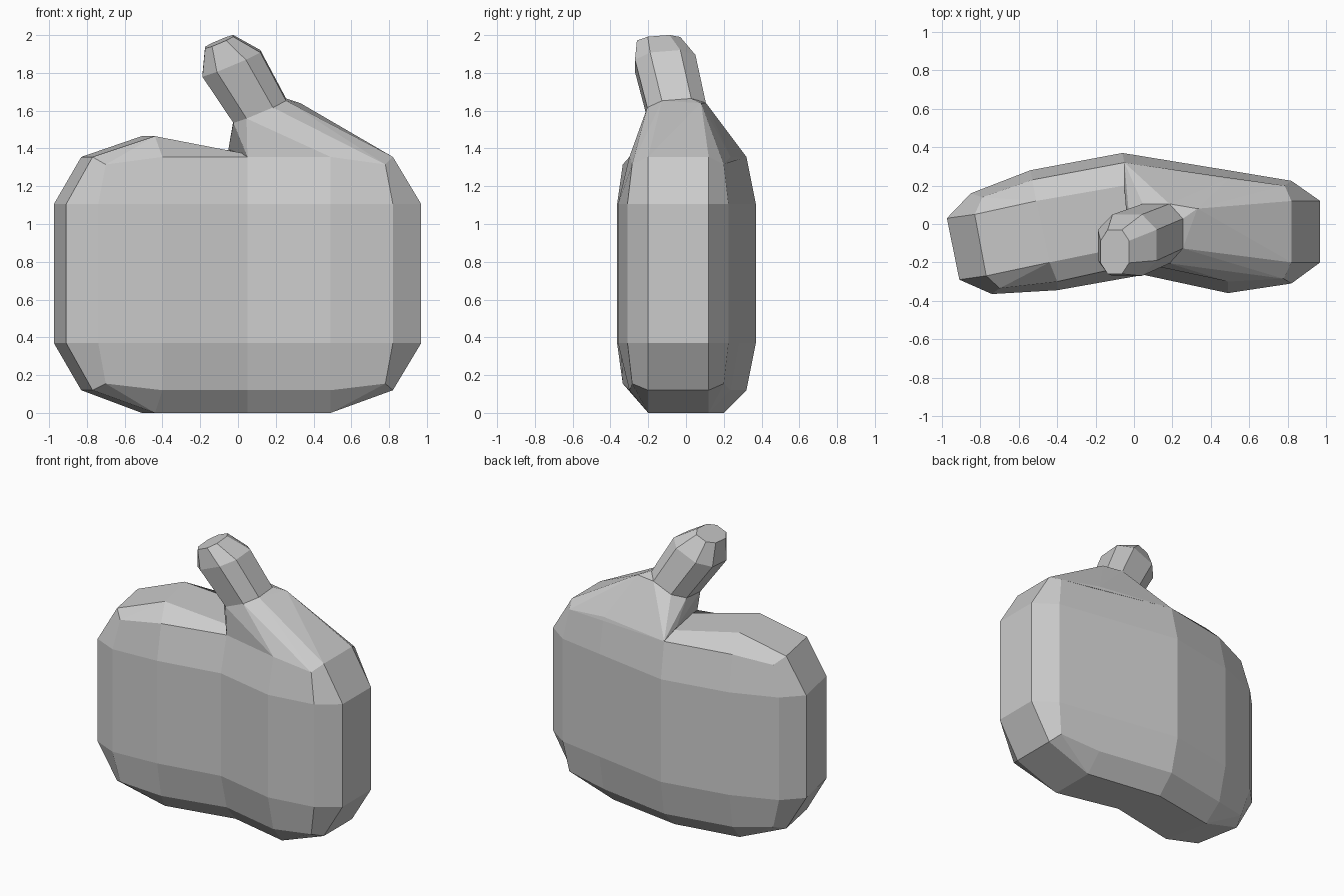
import bpy, bmesh, math
from mathutils import Vector

if "Cube" in bpy.data.objects:
    bpy.data.objects.remove(bpy.data.objects["Cube"])


def finish(name, bm):
    bmesh.ops.remove_doubles(bm, verts=bm.verts, dist=0.0005)
    bmesh.ops.recalc_face_normals(bm, faces=bm.faces)
    me = bpy.data.meshes.new(name)
    bm.to_mesh(me)
    bm.free()
    ob = bpy.data.objects.new(name, me)
    bpy.context.collection.objects.link(ob)
    return ob


def loft(bm, rings):
    """Join rings of equal length; repeated neighbours make triangles."""
    for lo, hi in zip(rings, rings[1:]):
        n = len(lo)
        for i in range(n):
            j = (i + 1) % n
            loop = list(dict.fromkeys((lo[i], lo[j], hi[j], hi[i])))
            if len(loop) > 2:
                bm.faces.new(loop)


# Palm block: plan outlines, counter-clockwise from the left end
wide = [(-.975, .03), (-.91, -.29), (-.74, -.365), (-.40, -.345), (.05, -.265),
        (.49, -.36), (.82, -.31), (.97, -.20), (.97, .12), (.82, .225),
        (.49, .28), (-.06, .37), (-.54, .28), (-.85, .16)]
inset = [(-.83, .05), (-.77, -.27), (-.70, -.335), (-.40, -.30), (.05, -.20),
         (.49, -.30), (.78, -.285), (.82, -.20), (.82, .12), (.785, .20),
         (.49, .235), (-.05, .32), (-.53, .23), (-.79, .14)]
cap = [(-.51, .12), (-.44, -.20), (.05, -.10), (.49, -.20), (.49, .12), (-.05, .20)]
cap_map = [0, 1, 1, 1, 2, 3, 3, 3, 4, 4, 4, 5, 0, 0]
corners = (2, 6, 9, 13)
cap_top = [1.465, 1.465, 1.37, 1.40, 1.40, 1.39]

bm = bmesh.new()
bottom = [bm.verts.new((x, y, 0)) for x, y in cap]
top = [bm.verts.new((x, y, z)) for (x, y), z in zip(cap, cap_top)]


def ring(points, z, corner_z):
    return [bm.verts.new((x, y, corner_z if i in corners else z))
            for i, (x, y) in enumerate(points)]


loft(bm, [[bottom[i] for i in cap_map], ring(inset, .12, .155),
          ring(wide, .37, .37), ring(wide, 1.105, 1.105),
          ring(inset, 1.355, 1.315), [top[i] for i in cap_map]])
for c in (bottom, top):
    bm.faces.new((c[0], c[1], c[2], c[5]))
    bm.faces.new((c[5], c[2], c[3], c[4]))
finish("palm", bm)

# Thumb: leaning eight-sided prism with a bevelled tip
u, v = Vector((.93, 0, .39)), Vector((0, 1, .08))


def thumb_points(centre, a, b):
    k = .5
    oct_ = [(1, k), (k, 1), (-k, 1), (-1, k), (-1, -k), (-k, -1), (k, -1), (1, -k)]
    return [Vector(centre) + u * (a * s) + v * (b * t) for s, t in oct_]


base = thumb_points((.115, -.05, 1.60), .150, .155)
sections = [thumb_points((.19, -.03, 1.43), .14, .14), base,
            thumb_points((-.035, -.11, 1.85), .165, .16),
            thumb_points((-.10, -.145, 1.965), .080, .115)]
bm = bmesh.new()
rings = [[bm.verts.new(p) for p in s] for s in sections]
loft(bm, rings)
bm.faces.new(rings[0])
bm.faces.new(rings[-1])
finish("thumb", bm)

# Thumb root: faceted wedge sloping down to the right end of the palm
root = [(.05, -.20, 1.355), (.49, -.30, 1.355), (.78, -.285, 1.315),
        (.82, -.20, 1.355), (.82, .12, 1.355), (.785, .20, 1.315),
        (.49, .235, 1.355), (-.05, .32, 1.355), (-.05, .18, 1.40),
        (.33, .08, 1.64), (.38, -.20, 1.50)]
bm = bmesh.new()
for p in root + base:
    bm.verts.new(p)
hull = bmesh.ops.convex_hull(bm, input=bm.verts)
bmesh.ops.delete(bm, geom=[g for g in hull["geom_interior"]
                           if isinstance(g, bmesh.types.BMVert)], context='VERTS')
finish("thumb_root", bm)
